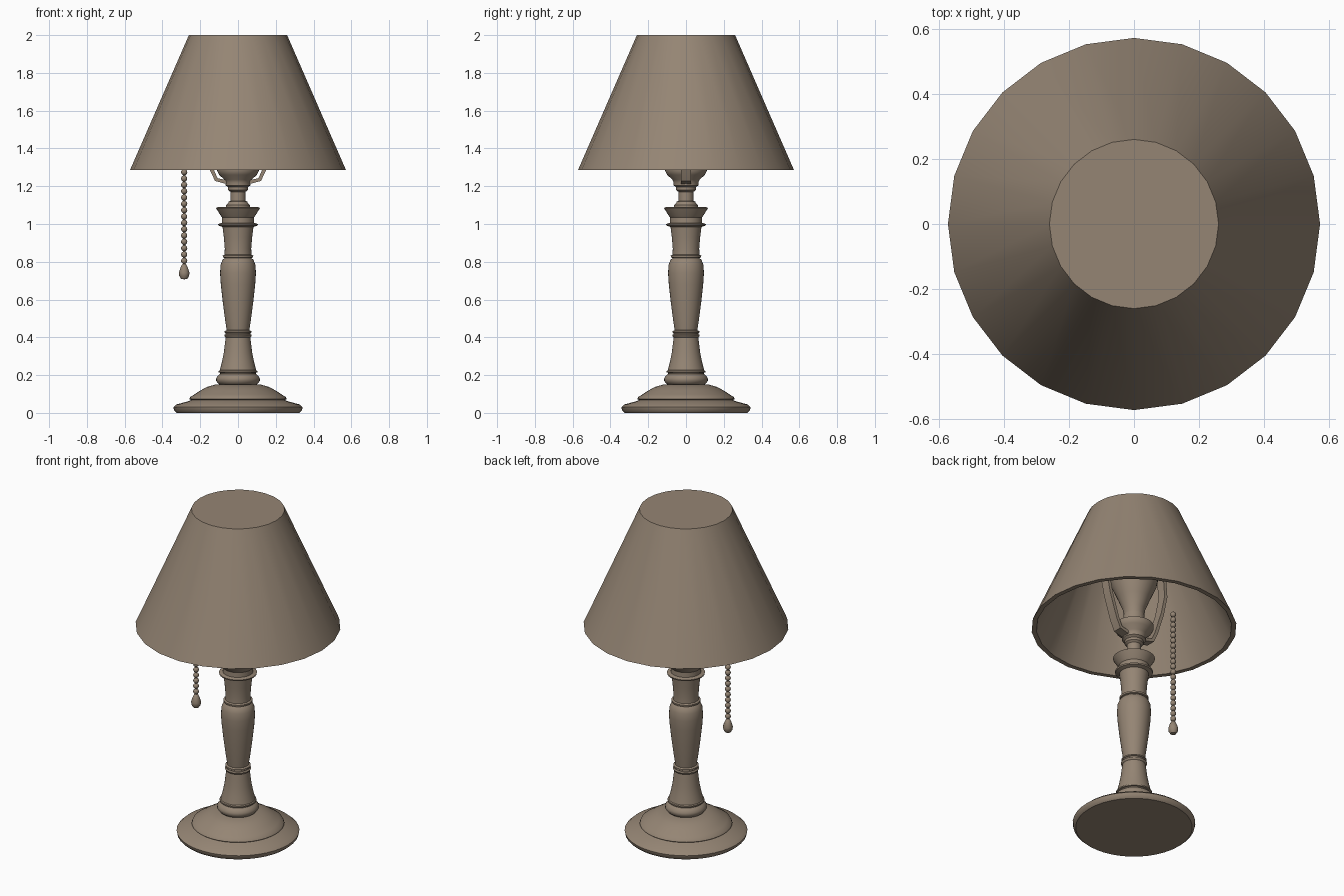
import bpy, bmesh, math
from mathutils import Vector

if "Cube" in bpy.data.objects:
    bpy.data.objects.remove(bpy.data.objects["Cube"])

taupe = bpy.data.materials.new("taupe")
taupe.use_nodes = True
colour = (0.30, 0.235, 0.175, 1)
taupe.diffuse_color = colour
taupe.node_tree.nodes["Principled BSDF"].inputs["Base Color"].default_value = colour


def finish(name, bm, angle=40):
    bmesh.ops.recalc_face_normals(bm, faces=bm.faces)
    mesh = bpy.data.meshes.new(name)
    bm.to_mesh(mesh)
    bm.free()
    mesh.materials.append(taupe)
    obj = bpy.data.objects.new(name, mesh)
    bpy.context.collection.objects.link(obj)
    bpy.ops.object.select_all(action='DESELECT')
    bpy.context.view_layer.objects.active = obj
    obj.select_set(True)
    bpy.ops.object.shade_smooth_by_angle(angle=math.radians(angle))
    return obj


def lathe(name, profile, sides=32, x=0, angle=40):
    """Spin (radius, height) points around a vertical axis."""
    bm = bmesh.new()
    pts = [bm.verts.new((r, 0, z)) for r, z in profile]
    edges = [bm.edges.new(p) for p in zip(pts, pts[1:])]
    bmesh.ops.spin(bm, geom=pts + edges, cent=(0, 0, 0), axis=(0, 0, 1),
                   angle=math.tau, steps=sides)
    bmesh.ops.remove_doubles(bm, verts=bm.verts, dist=0.0002)
    bmesh.ops.translate(bm, verts=bm.verts, vec=(x, 0, 0))
    return finish(name, bm, angle)


# Round stepped foot
lathe("base", [(0, 0), (.325, 0), (.338, .012), (.342, .03), (.325, .045),
               (.262, .062), (.25, .068), (.258, .074), (.253, .084),
               (.23, .098), (.2, .118), (.165, .137), (.12, .15), (0, .15)], 40)

# Turned column
lathe("column", [
    (0, .14), (.09, .145), (.105, .155), (.116, .17), (.115, .185), (.104, .2),
    (.094, .207), (.094, .212), (.102, .214), (.102, .222), (.096, .226),
    (.085, .27), (.075, .32), (.069, .37), (.065, .4), (.071, .405), (.073, .412),
    (.066, .417), (.066, .422), (.071, .425), (.071, .433), (.06, .438),
    (.068, .49), (.081, .59), (.091, .68), (.095, .74), (.092, .785), (.082, .81),
    (.071, .82), (.08, .823), (.081, .833), (.071, .838), (.07, .87),
    (.075, .93), (.082, .985), (.104, .992), (.106, 1.0), (.085, 1.006),
    (.084, 1.035), (.092, 1.045), (.117, 1.085), (.105, 1.09), (0, 1.09)])

# Neck and cup below the bulb
lathe("socket", [
    (0, 1.08), (.064, 1.085), (.064, 1.1), (.052, 1.11), (.05, 1.118),
    (.04, 1.122), (.04, 1.17), (.052, 1.18), (.052, 1.195), (.066, 1.205),
    (.066, 1.22), (.072, 1.235), (.1, 1.26), (.11, 1.28), (.11, 1.295),
    (.06, 1.3), (.06, 1.36), (0, 1.36)])

lathe("bulb", [(0, 1.34), (.055, 1.35), (.062, 1.4), (.09, 1.47), (.125, 1.55),
               (.14, 1.62), (.13, 1.69), (.095, 1.745), (.05, 1.77), (0, 1.777)])

# Lamp shade: thick wall, closed on top
lathe("shade", [(0, 2), (.26, 2), (.572, 1.285), (.545, 1.285),
                (.238, 1.985), (0, 1.985)], 24)

# Flat strap that carries the shade, bent around the bulb
half = [(.06, 1.222), (.115, 1.235), (.14, 1.29), (.185, 1.43), (.21, 1.55),
        (.2, 1.68), (.15, 1.82), (.07, 1.93), (0, 1.985)]
path = [Vector((x, 0, z)) for x, z in half]
path += [Vector((-p.x, 0, p.z)) for p in reversed(path[:-1])]
bm = bmesh.new()
rings = []
for i, p in enumerate(path):
    t = (path[min(i + 1, len(path) - 1)] - path[max(i - 1, 0)]).normalized()
    n = Vector((-t.z, 0, t.x))
    rings.append([bm.verts.new(p + n * a + Vector((0, b, 0)))
                  for a, b in ((-.01, -.027), (.01, -.027), (.01, .027), (-.01, .027))])
for a, b in zip(rings, rings[1:]):
    for k in range(4):
        j = (k + 1) % 4
        bm.faces.new((a[k], a[j], b[j], b[k]))
for end in (rings[0], rings[-1]):
    bm.faces.new(end)
finish("harp", bm)

# Pull chain: beads and a drop-shaped handle
chain_x = -.285
bm = bmesh.new()
for i in range(21):
    made = bmesh.ops.create_uvsphere(bm, u_segments=12, v_segments=8, radius=.0165)
    bmesh.ops.translate(bm, verts=made["verts"], vec=(chain_x, 0, .805 + i * .0335))
finish("chain_beads", bm, 60)
lathe("chain_cord", [(0, .78), (.006, .78), (.006, 1.475), (0, 1.475)], 8, chain_x)
lathe("chain_handle", [(0, .707), (.016, .709), (.026, .725), (.028, .742),
                       (.021, .765), (.012, .785), (0, .792)], 14, chain_x)
